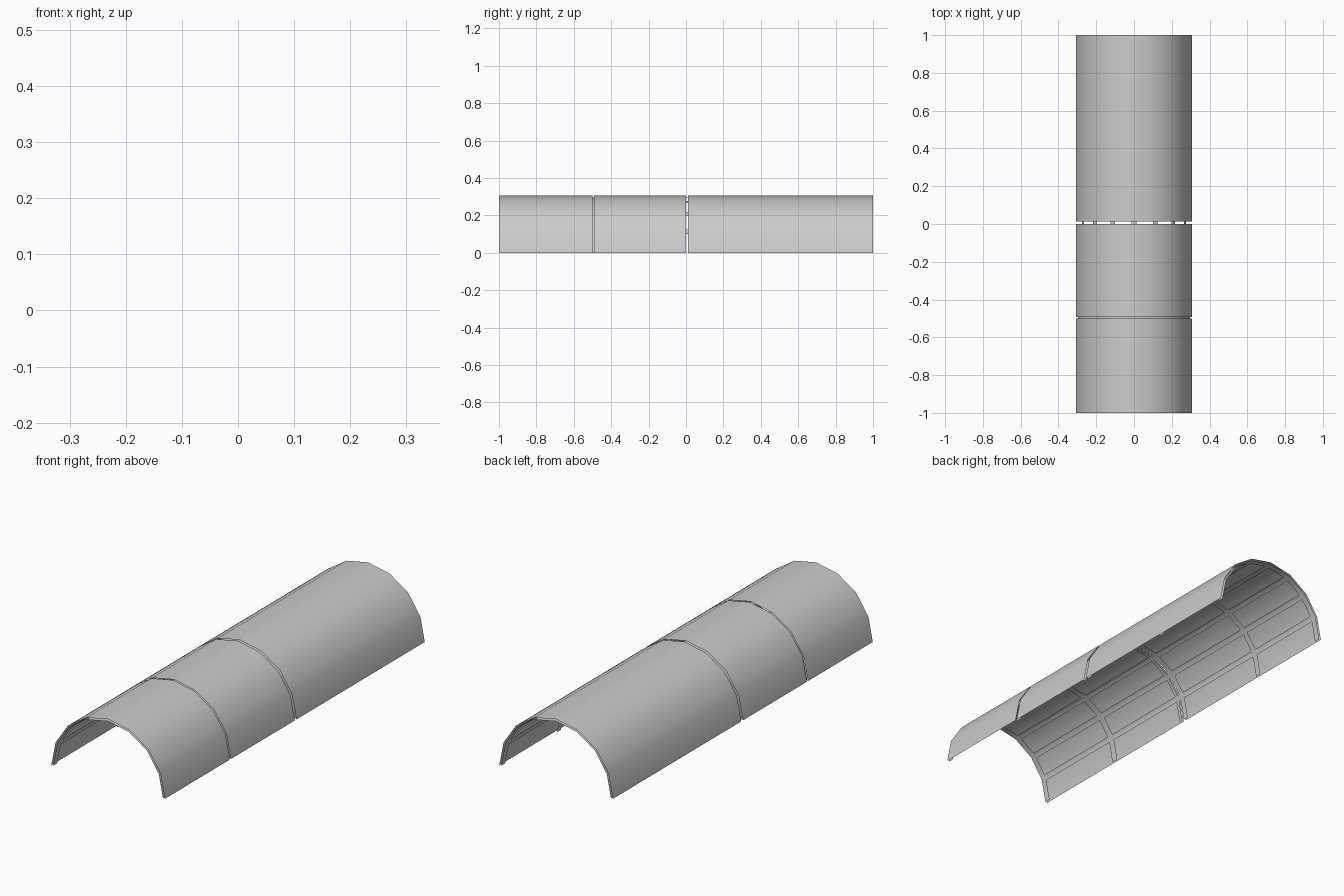
import bpy, math

if "Cube" in bpy.data.objects:
    bpy.data.objects.remove(bpy.data.objects["Cube"])

R_OUT, R_IN = 0.306, 0.296
STEP = math.pi / 8          # eight flat facets over the half circle


def ring_point(angle, radius):
    """Point on the faceted half circle."""
    k = min(7, int(angle / STEP + 1e-6))
    t = angle / STEP - k
    a, b = k * STEP, (k + 1) * STEP
    x = radius * ((1 - t) * math.cos(a) + t * math.cos(b))
    z = radius * ((1 - t) * math.sin(a) + t * math.sin(b))
    return x, max(z, 0.0)


def sheet(name, radius, angles, y0, y1):
    """Thin curved sheet following the given angles, from y0 to y1."""
    verts, faces = [], []
    for a in angles:
        x, z = ring_point(a, radius)
        verts += [(x, y0, z), (x, y1, z)]
    for i in range(len(angles) - 1):
        j = 2 * i
        faces.append((j, j + 2, j + 3, j + 1))
    mesh = bpy.data.meshes.new(name)
    mesh.from_pydata(verts, [], faces)
    obj = bpy.data.objects.new(name, mesh)
    bpy.context.collection.objects.link(obj)
    bpy.ops.object.select_all(action='DESELECT')
    obj.select_set(True)
    bpy.context.view_layer.objects.active = obj
    bpy.ops.object.shade_smooth_by_angle(angle=math.radians(35))
    return obj


arch = [i * STEP for i in range(9)]

# Outer vault panels, separated by narrow gaps
for name, y0, y1 in (("front_panel", -1.0, -0.5),
                     ("middle_panel", -0.493, 0.0),
                     ("rear_panel", 0.012, 1.0)):
    sheet(name, R_OUT, arch, y0, y1)

# Inner arched ribs
ribs = [(-1.0, -0.97), (-0.51, -0.475), (-0.018, 0.0),
        (0.012, 0.04), (0.54, 0.57), (0.97, 1.0)]
for y0, y1 in ribs:
    sheet("arch_rib", R_IN, arch, y0, y1)

# Inner lengthwise battens at each facet corner, fitted between the ribs
half = 0.014 / R_IN
for (_, start), (end, _) in zip(ribs, ribs[1:]):
    for a in arch[1:-1]:
        sheet("batten", R_IN, (a - half, a, a + half), start, end)
